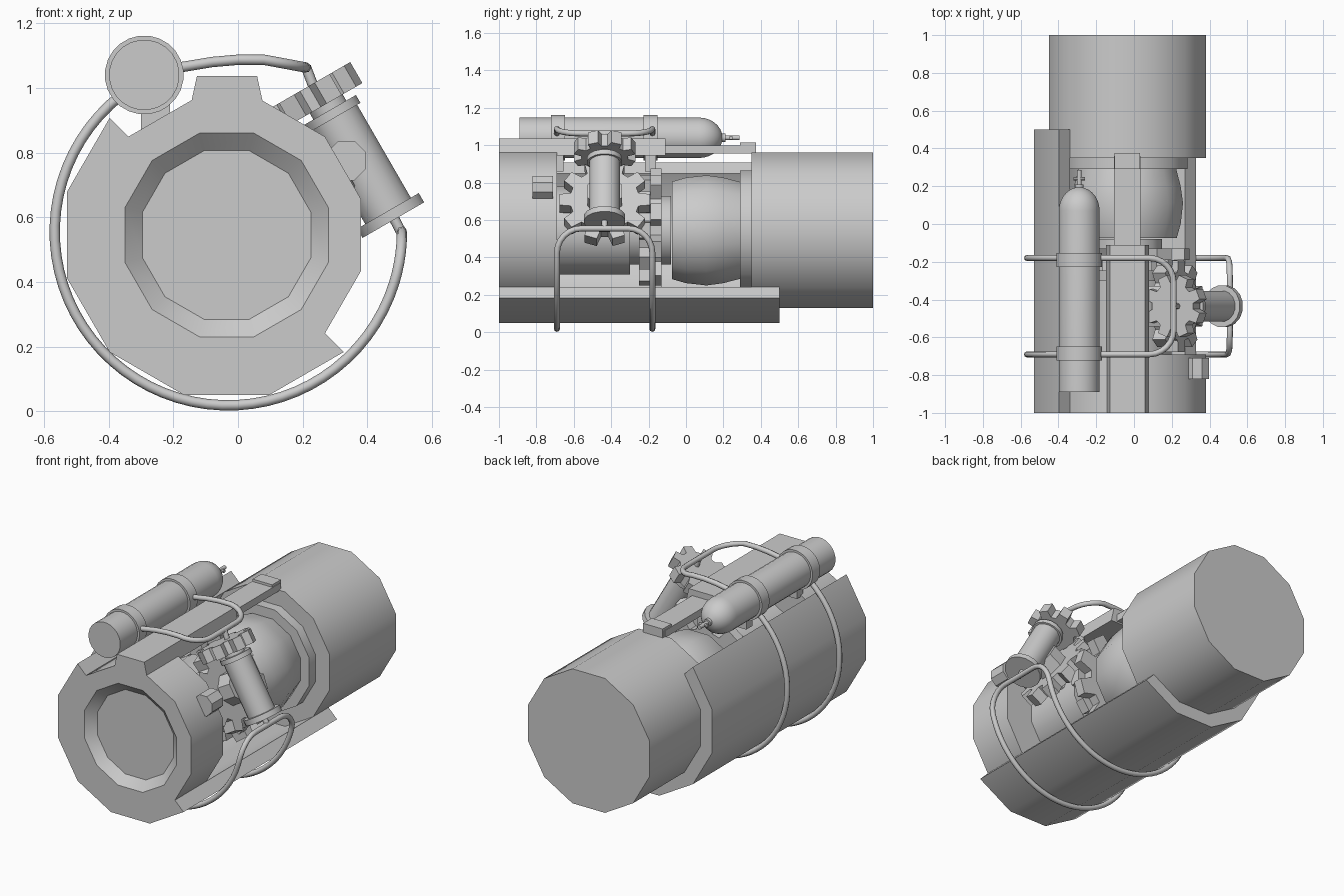
import bpy, bmesh, math
from mathutils import Vector, Matrix

if "Cube" in bpy.data.objects:
    bpy.data.objects.remove(bpy.data.objects["Cube"])

CX, CZ = -0.035, 0.545            # main body axis
YMID = -0.435                     # centre of the pipe and canister group
UP = Vector((-0.5, 0, 0.866))     # canister axis
OUT = Vector((0.866, 0, 0.5))     # outward direction of the canister side
Y, X = Vector((0, 1, 0)), Vector((1, 0, 0))
BODY = Vector((CX, 0, CZ))


def finish(name, bm, origin, axis, xdir, smooth):
    bmesh.ops.remove_doubles(bm, verts=bm.verts, dist=1e-5)
    bmesh.ops.recalc_face_normals(bm, faces=bm.faces)
    a, x = axis.normalized(), xdir.normalized()
    m = Matrix((x, a.cross(x), a)).transposed().to_4x4()
    m.translation = origin
    bm.transform(m)
    me = bpy.data.meshes.new(name)
    bm.to_mesh(me)
    bm.free()
    ob = bpy.data.objects.new(name, me)
    bpy.context.collection.objects.link(ob)
    if smooth:
        bpy.ops.object.select_all(action='DESELECT')
        ob.select_set(True)
        bpy.context.view_layer.objects.active = ob
        bpy.ops.object.shade_smooth_by_angle(angle=math.radians(35))
    return ob


def lathe(name, profile, n=12, origin=BODY, axis=Y, xdir=X, smooth=True):
    """Spin (radius, distance) points; caps close the ends."""
    bm = bmesh.new()
    rings = []
    for r, t in profile:
        rings.append([bm.verts.new((r * math.cos(2 * math.pi * (i + .5) / n),
                                    r * math.sin(2 * math.pi * (i + .5) / n), t))
                      for i in range(n)])
    for a, b in zip(rings, rings[1:]):
        for i in range(n):
            bm.faces.new((a[i], a[(i + 1) % n], b[(i + 1) % n], b[i]))
    bm.faces.new(rings[0])
    bm.faces.new(rings[-1])
    return finish(name, bm, origin, axis, xdir, smooth)


def prism(name, pts, t0, t1, origin=Vector(), axis=Y, xdir=X, smooth=False):
    """Extrude a flat outline along an axis."""
    bm = bmesh.new()
    f = bm.faces.new([bm.verts.new((p[0], p[1], t0)) for p in pts])
    new = bmesh.ops.extrude_face_region(bm, geom=[f])['geom']
    bmesh.ops.translate(bm, vec=(0, 0, t1 - t0),
                        verts=[v for v in new if isinstance(v, bmesh.types.BMVert)])
    return finish(name, bm, origin, axis, xdir, smooth)


def profile_y(name, pts, y0, y1, smooth=False):
    """Extrude an x-z outline along y."""
    return prism(name, [(x, -z) for x, z in pts], y0, y1, smooth=smooth)


def gear(name, teeth, ro, ri, t0, t1, origin, axis, xdir, turn=0):
    step = 2 * math.pi / teeth
    pts = []
    for i in range(teeth):
        for f, r in ((-.34, ri), (-.22, ro), (.22, ro), (.34, ri)):
            a = (i + f + turn) * step
            pts.append((r * math.cos(a), r * math.sin(a)))
    return prism(name, pts, t0, t1, origin, axis, xdir)


def pipe(name, pts, r=0.016):
    cu = bpy.data.curves.new(name, 'CURVE')
    cu.dimensions = '3D'
    cu.bevel_depth, cu.bevel_resolution, cu.use_fill_caps = r, 2, True
    sp = cu.splines.new('POLY')
    sp.points.add(len(pts) - 1)
    for p, c in zip(sp.points, pts):
        p.co = (*c, 1)
    ob = bpy.data.objects.new(name, cu)
    bpy.context.collection.objects.link(ob)
    bpy.ops.object.select_all(action='DESELECT')
    ob.select_set(True)
    bpy.context.view_layer.objects.active = ob
    bpy.ops.object.convert(target='MESH')
    bpy.ops.object.shade_smooth_by_angle(angle=math.radians(50))


# Front collar with tapered recess, rear housing and the ring in front of it
lathe("front_collar", [(.27, -.95), (.326, -1), (.43, -1), (.43, -.69)])
lathe("rear_housing", [(.43, .35), (.43, 1)])
lathe("rear_ring", [(.33, .29), (.33, .35)])

# Inner works: core, shaft, barrel and toothed discs
lathe("core", [(.243, -.69), (.243, -.3)])
lathe("shaft", [(.19, -.3), (.19, -.08)])
lathe("barrel", [(.27, -.075), (.292, 0), (.305, .11), (.292, .2), (.268, .29)])
gear("disc_front", 10, .30, .23, -.25, -.19, BODY, Y, X)
gear("disc_rear", 10, .335, .25, -.19, -.13, BODY, Y, X, .5)

# Half shell wrapped round the lower left side
angles = [math.radians(135 + 30 * i) for i in range(7)]
arc = [(CX + .512 * math.cos(a), CZ + .512 * math.sin(a)) for a in angles]
arc += [(CX + .43 * math.cos(a), CZ + .43 * math.sin(a)) for a in reversed(angles)]
profile_y("outer_shell", arc, -1, .5, smooth=True)

# Top rail in three steps
profile_y("top_rail", [(-.147, .945), (-.127, 1.037), (.059, 1.037), (.079, .945)], -1, -.11)
profile_y("rail_tongue", [(-.107, .955), (-.107, 1), (.035, 1), (.035, .955)], -.11, .36)
profile_y("rail_catch", [(-.103, .955), (-.103, 1.015), (.031, 1.015), (.031, .955)], .29, .375)

# Side knob on the collar
lathe("side_knob", [(.066, -.82), (.066, -.71)], 8, Vector((.335, 0, .775)), smooth=False)

# Side gear and hub behind the canister
side = BODY + Y * YMID
gear("side_gear", 10, .245, .185, .25, .33, side, OUT, Y)
lathe("side_hub", [(.1, .2), (.1, .42)], 8, side, OUT, Y, False)

# Canister with flanges and toothed cap
base = Vector((.473, YMID, .604))
lathe("canister", [(.112, -.015), (.112, .018), (.083, .018), (.083, .35), (.095, .35),
                   (.095, .378), (.06, .378), (.06, .41)], 16, base, UP, Y)
gear("canister_cap", 8, .168, .125, .40, .475, base - OUT * .035, UP, Y, .5)

# Gas bottle with domed end, valve and clamps
tank = Vector((-.29, 0, 1.04))
dome = [(.109 * math.cos(a), .07 + .125 * math.sin(a))
        for a in (math.radians(13 * i) for i in range(7))]
lathe("gas_bottle", [(.109, -.89)] + dome + [(.022, .197), (.022, .21), (.012, .21), (.012, .285)],
      24, tank)
lathe("valve_bar", [(.01, -.03), (.01, .03)], 8, tank + Y * .24, X, Y)
for y in (-.685, -.19):
    lathe("bottle_clamp", [(.122, y - .037), (.122, y + .037)], 24, tank)
    profile_y("clamp_foot", [(-.30, .86), (-.30, .96), (-.21, .96), (-.21, .86)], y - .03, y + .03)


def closed_by_mirror(half):
    return half + [(x, 2 * YMID - y, z) for x, y, z in reversed(half)]


# Lower hoop pipe: round the body, then across to the canister foot
R, y0, c = .537, -.69, .13
path = [(math.radians(a), y0) for a in range(118, 344, 5)]
for i in range(7):
    t = math.radians(15 * i)
    path.append((math.radians(-14 * (1 - math.sin(t))), y0 + c * (1 - math.cos(t))))
pipe("lower_hoop_pipe", closed_by_mirror(
    [(-.03 + R * math.cos(a), y, .555 + R * math.sin(a)) for a, y in path]))
pipe("lower_pipe_stub", [(.507, YMID, .55), (.478, YMID, .605)])

# Upper hoop pipe: from the bottle to the canister cap
half = [(-.29, y0, 1.055), (-.17, y0, 1.065), (-.08, y0, 1.08), (0, y0, 1.087)]
for i in range(7):
    t = math.radians(15 * i)
    half.append((.08 + c * math.sin(t), y0 + c * (1 - math.cos(t)), 1.087 - .024 * math.sin(t)))
pipe("upper_hoop_pipe", closed_by_mirror(half))
pipe("upper_pipe_stub", [(.21, YMID, 1.065), (.235, YMID, 1.0)])
